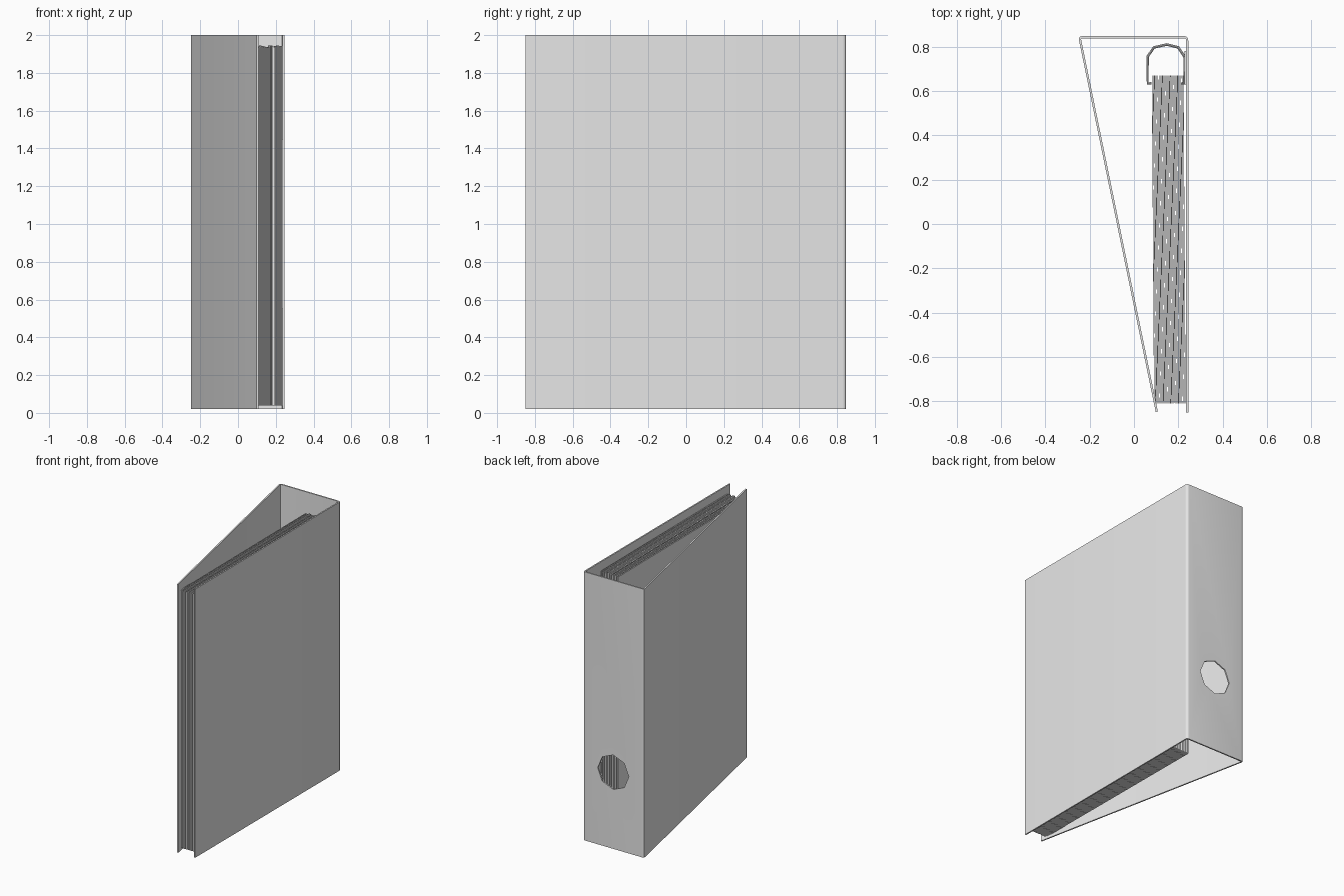
import bpy, bmesh, math, random
from mathutils import Vector

if "Cube" in bpy.data.objects:
    bpy.data.objects.remove(bpy.data.objects["Cube"], do_unlink=True)
random.seed(4)

BOTTOM, TOP = 0.02, 2.0

grey = bpy.data.materials.new("light_grey")
grey.diffuse_color = (0.8, 0.8, 0.8, 1)
grey.use_nodes = True
grey.node_tree.nodes["Principled BSDF"].inputs["Base Color"].default_value = (0.8, 0.8, 0.8, 1)


def make(name, bm):
    mesh = bpy.data.meshes.new(name)
    bm.to_mesh(mesh)
    bm.free()
    mesh.materials.append(grey)
    ob = bpy.data.objects.new(name, mesh)
    bpy.context.collection.objects.link(ob)
    return ob


def activate(ob):
    bpy.ops.object.select_all(action='DESELECT')
    ob.select_set(True)
    bpy.context.view_layer.objects.active = ob


def fillet(before, corner, after, radius, steps=4):
    """Round a corner of a path with a quadratic curve."""
    c = Vector(corner)
    a = c + (Vector(before) - c).normalized() * radius
    b = c + (Vector(after) - c).normalized() * radius
    return [a * (1 - t) ** 2 + c * 2 * t * (1 - t) + b * t ** 2
            for t in (i / steps for i in range(steps + 1))]


def upright_band(name, path, z0, z1, thickness):
    """Extrude a plan path upward and thicken it inward."""
    bm = bmesh.new()
    rows = [[bm.verts.new((p[0], p[1], z)) for p in path] for z in (z0, z1)]
    for i in range(len(path) - 1):
        bm.faces.new((rows[0][i], rows[0][i + 1], rows[1][i + 1], rows[1][i]))
    ob = make(name, bm)
    solid = ob.modifiers.new("thickness", 'SOLIDIFY')
    solid.thickness = thickness
    solid.offset = -1
    solid.use_even_offset = True
    activate(ob)
    bpy.ops.object.modifier_apply(modifier=solid.name)
    return ob


def add_box(bm, centre, size):
    new = bmesh.ops.create_cube(bm, size=1)["verts"]
    for v in new:
        v.co = Vector(v.co[i] * size[i] + centre[i] for i in range(3))
    return new


# Folded cover: right board, spine and slanting left board
right_end, right_fold = (0.245, -0.85), (0.245, 0.848)
left_fold, left_end = (-0.252, 0.848), (0.098, -0.848)
path = ([Vector(right_end)] + fillet(right_end, right_fold, left_fold, 0.02)
        + fillet(right_fold, left_fold, left_end, 0.02) + [Vector(left_end)])
cover = upright_band("cover", path, BOTTOM, TOP, 0.01)

# Eight-sided finger hole in the spine
bm = bmesh.new()
bmesh.ops.create_cone(bm, cap_ends=True, segments=8, radius1=0.127, radius2=0.127, depth=0.1)
cutter = make("finger_hole_cutter", bm)
cutter.hide_render = True
cutter.rotation_euler.x = math.pi / 2
cutter.location = (0, 0.845, 0.585)
cut = cover.modifiers.new("finger_hole", 'BOOLEAN')
cut.operation = 'DIFFERENCE'
cut.solver = 'EXACT'
cut.object = cutter
activate(cover)
bpy.ops.object.modifier_apply(modifier=cut.name)
bpy.data.objects.remove(cutter, do_unlink=True)
activate(cover)
bpy.ops.object.shade_smooth_by_angle()

# Stack of paper sheets, leaning slightly
bm = bmesh.new()
sheets = 28
for i in range(sheets):
    x = 0.082 + 0.14 * i / (sheets - 1)
    top = 1.94 + random.uniform(-0.006, 0.006)
    front, back = -0.81, 0.67
    verts = add_box(bm, (x, (front + back) / 2, (top + 0.04) / 2),
                    (0.0028, back - front, top - 0.04))
    for v in verts:
        v.co.x += 0.01 * (back - v.co.y) / (back - front)
make("paper_sheets", bm)

# Mechanism plate on the right board
bm = bmesh.new()
add_box(bm, (0.232, 0.705, 1.0), (0.008, 0.15, 0.9))
make("ring_plate", bm)

# Two wire arches that hold the sheets
ring_path = [(0.078, 0.635), (0.062, 0.635), (0.061, 0.755), (0.09, 0.797), (0.148, 0.81),
             (0.2, 0.797), (0.228, 0.755), (0.228, 0.635), (0.215, 0.635)]
for name, z in (("lower_ring", 0.75), ("upper_ring", 1.25)):
    curve = bpy.data.curves.new(name, 'CURVE')
    curve.dimensions = '3D'
    curve.bevel_depth = 0.006
    curve.bevel_resolution = 2
    curve.use_fill_caps = True
    spline = curve.splines.new('POLY')
    spline.points.add(len(ring_path) - 1)
    for point, (x, y) in zip(spline.points, ring_path):
        point.co = (x, y, z, 1)
    curve.materials.append(grey)
    ring = bpy.data.objects.new(name, curve)
    bpy.context.collection.objects.link(ring)
    activate(ring)
    bpy.ops.object.convert(target='MESH')
    bpy.ops.object.shade_smooth_by_angle()
